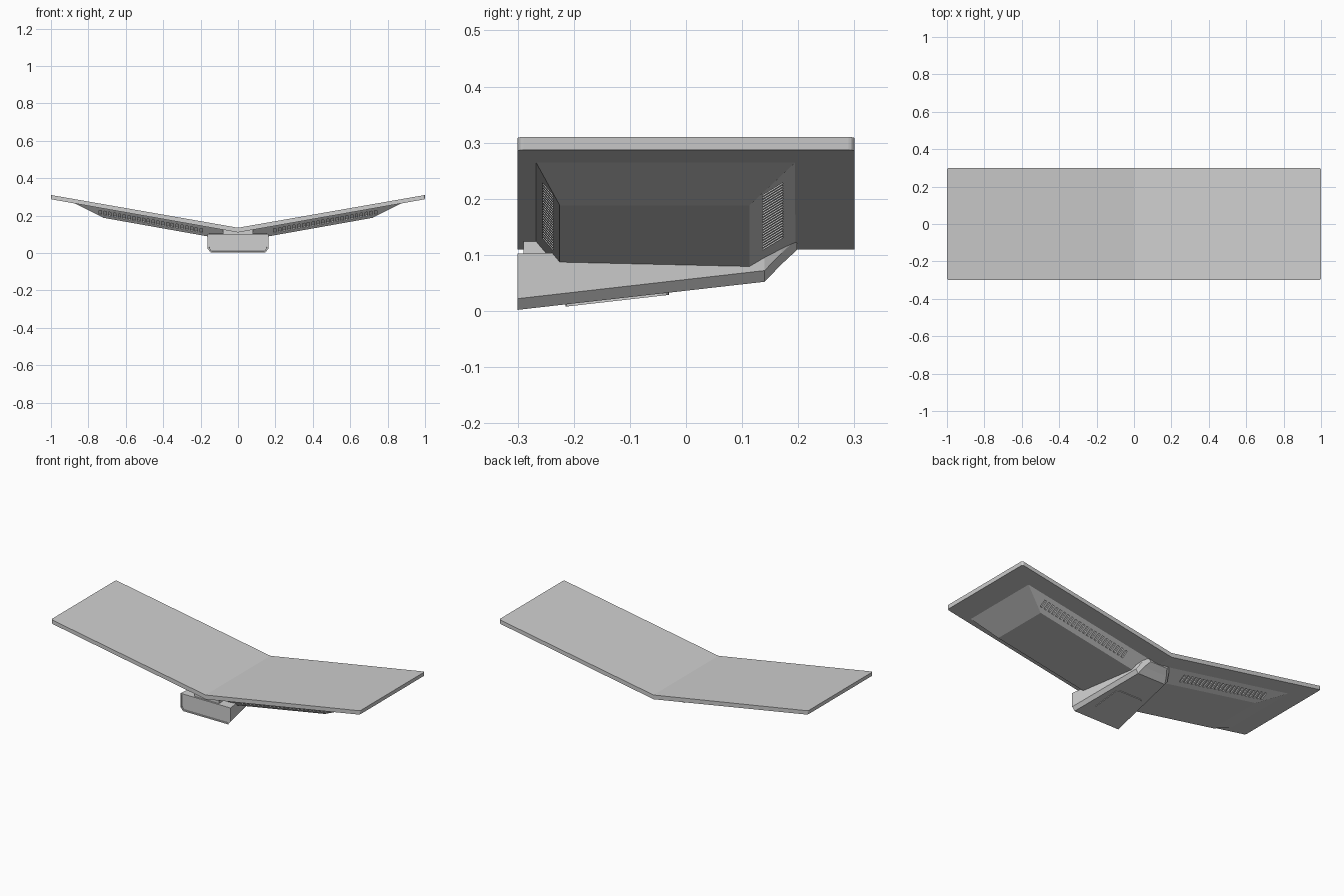
import bpy
import bmesh
from mathutils import Vector

cube = bpy.data.objects.get("Cube")
if cube:
    bpy.data.objects.remove(cube, do_unlink=True)

grey = bpy.data.materials.new("light_grey")
grey.use_nodes = True
COLOUR = (0.62, 0.62, 0.62, 1)
grey.diffuse_color = COLOUR
grey.node_tree.nodes["Principled BSDF"].inputs["Base Color"].default_value = COLOUR


def finish(name, bm):
    """Turn a bmesh into a named grey object."""
    bmesh.ops.recalc_face_normals(bm, faces=bm.faces)
    mesh = bpy.data.meshes.new(name)
    bm.to_mesh(mesh)
    bm.free()
    obj = bpy.data.objects.new(name, mesh)
    mesh.materials.append(grey)
    bpy.context.collection.objects.link(obj)
    return obj


def loft(bm, sections):
    """Skin a row of matching point loops and cap both ends."""
    rings = [[bm.verts.new(p) for p in s] for s in sections]
    n = len(rings[0])
    for a, b in zip(rings, rings[1:]):
        for i in range(n):
            j = (i + 1) % n
            bm.faces.new((a[i], a[j], b[j], b[i]))
    return bm.faces.new(rings[0]), bm.faces.new(rings[-1])


def under(x, y, depth):
    """Point at a depth below the sloping underside of the wing."""
    return Vector((x, y, 0.11 + 0.178 * x - depth))


# Shallow V of two flat wings with rounded outer corners
bm = bmesh.new()
profile = [(-1, 0.31), (0, 0.135), (1, 0.31), (0.998, 0.287), (0, 0.11), (-0.998, 0.287)]
loft(bm, [[(x, y, z) for x, z in profile] for y in (-0.3, 0.3)])
corners = [e for e in bm.edges
           if all(abs(v.co.x) > 0.9 for v in e.verts)
           and e.verts[0].co.y == e.verts[1].co.y
           and e.verts[0].co.x * e.verts[1].co.x > 0]
bmesh.ops.bevel(bm, geom=corners, offset=0.01, segments=3, affect='EDGES', profile=0.5)
finish("wing_panels", bm)

# Tapered housing below each wing
DEPTH = 0.05
TOP_Y, LOW_Y = (-0.27, 0.2), (-0.225, 0.113)


def housing_section(x_top, x_low):
    return [under(x_top, TOP_Y[0], -0.003), under(x_top, TOP_Y[1], -0.003),
            under(x_low, LOW_Y[1], DEPTH), under(x_low, LOW_Y[0], DEPTH)]


bm = bmesh.new()
loft(bm, [housing_section(0, 0), housing_section(0.88, 0.72)])
housing = finish("wing_housings", bm)

# Rows of vent slots cut in the front and back slopes
bm = bmesh.new()
SLOTS, START, PITCH, WIDTH = 22, 0.19, 0.0257, 0.013
for side in (0, 1):
    slope = Vector((0, LOW_Y[side] - TOP_Y[side], -DEPTH))
    normal = Vector((0, slope.z, -slope.y)).normalized() * 0.01
    for i in range(SLOTS):
        x = START + i * PITCH
        rings = []
        for px in (x, x + WIDTH):
            a = under(px, TOP_Y[side], 0) + slope * 0.3
            b = under(px, TOP_Y[side], 0) + slope * 0.73
            rings.append([a - normal, b - normal, b + normal, a + normal])
        loft(bm, rings)
cutter = finish("vent_cutter", bm)
cutter.hide_render = True
cutter.display_type = 'WIRE'
cutter.hide_set(True)
cut = housing.modifiers.new("vents", 'BOOLEAN')
cut.operation = 'DIFFERENCE'
cut.solver = 'EXACT'
cut.object = cutter
mirror = housing.modifiers.new("both_sides", 'MIRROR')
mirror.use_mirror_merge = False

# Wedge-shaped centre box, narrowing and rising toward the back
bm = bmesh.new()


def box_section(y, half, low, top):
    outline = [(half - 0.016, low), (half, low + 0.02), (half, top)]
    right = [(x, y, z) for x, z in outline]
    return right + [(-x, y, z) for x, y, z in reversed(right)]


front, _ = loft(bm, [box_section(-0.3, 0.162, 0.002, 0.102),
                     box_section(0.14, 0.105, 0.052, 0.11),
                     box_section(0.17, 0.09, 0.083, 0.12),
                     box_section(0.198, 0.07, 0.109, 0.131)])
# Slightly sunken front face inside a thin rim
bmesh.ops.recalc_face_normals(bm, faces=bm.faces)
bmesh.ops.inset_region(bm, faces=[front], thickness=0.008)
bmesh.ops.inset_region(bm, faces=[front], thickness=0.001, depth=-0.004)
finish("centre_box", bm)

# Neck joining the box to the wings
bm = bmesh.new()
neck = [(-0.08, 0.09), (0.08, 0.09), (0.08, 0.125), (0, 0.115), (-0.08, 0.125)]
loft(bm, [[(x, y, z) for x, z in neck] for y in (-0.29, -0.1)])
finish("neck", bm)

# Thin rounded cover plate on the sloping base of the box
bm = bmesh.new()


def plate_outline(drop):
    pts = [(-0.085, -0.215), (0.085, -0.215), (0.085, -0.03), (-0.085, -0.03)]
    return [(x, y, 0.002 + (y + 0.3) * 0.1136 - drop) for x, y in pts]


loft(bm, [plate_outline(-0.003), plate_outline(0.004)])
posts = [e for e in bm.edges
         if (e.verts[0].co - e.verts[1].co).length < 0.02]
bmesh.ops.bevel(bm, geom=posts, offset=0.02, segments=4, affect='EDGES', profile=0.5)
finish("base_cover", bm)
